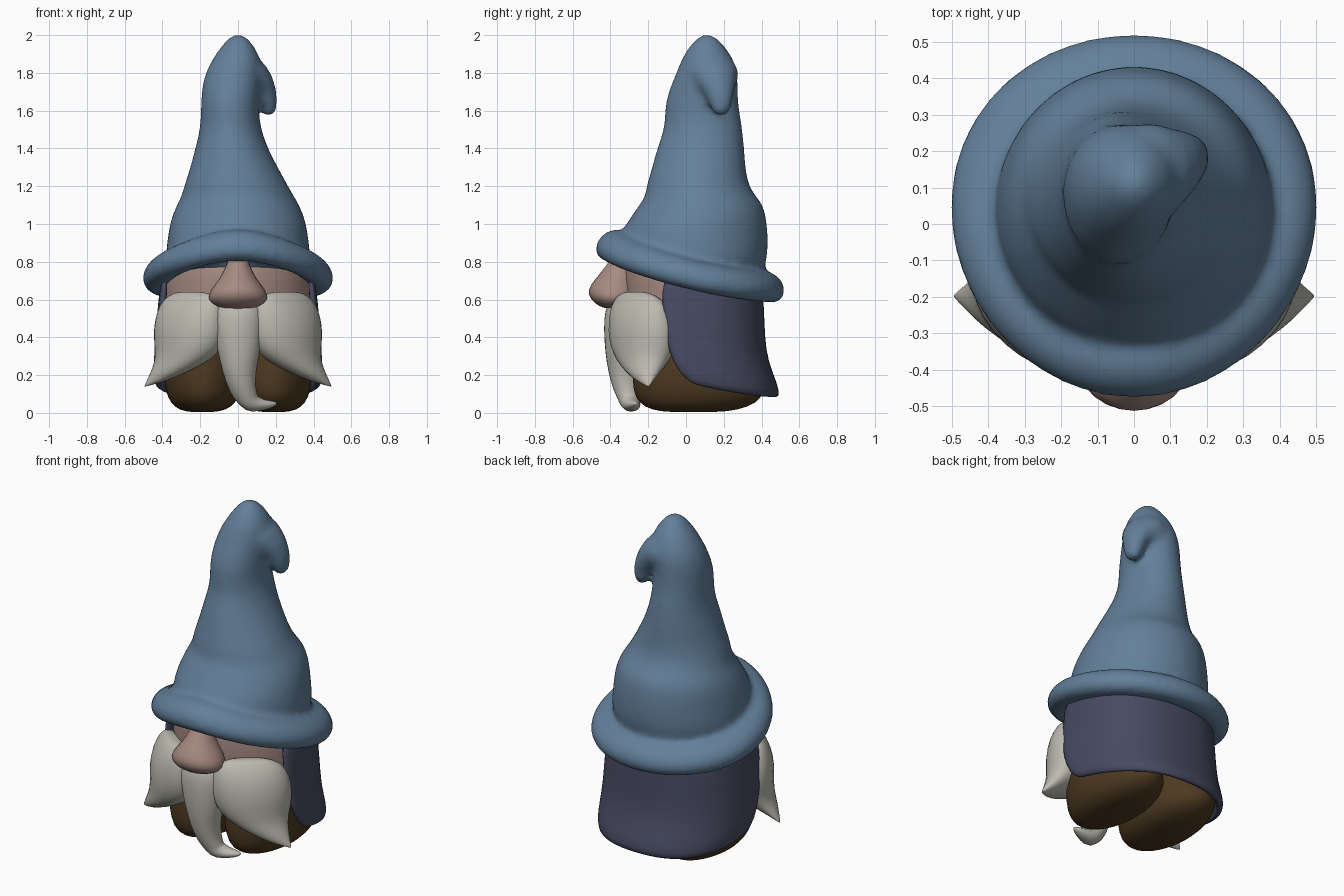
import bpy, bmesh, math
from mathutils import Vector as V

if "Cube" in bpy.data.objects:
    bpy.data.objects.remove(bpy.data.objects["Cube"])


def material(name, rgb):
    m = bpy.data.materials.new(name)
    m.diffuse_color = (*rgb, 1)
    m.use_nodes = True
    m.node_tree.nodes["Principled BSDF"].inputs["Base Color"].default_value = m.diffuse_color
    return m


BLUE = material("hat_blue", (0.125, 0.215, 0.325))
NAVY = material("cape_navy", (0.063, 0.069, 0.12))
SKIN = material("skin_pink", (0.38, 0.255, 0.22))
GREY = material("beard_grey", (0.50, 0.49, 0.43))
BROWN = material("boot_brown", (0.075, 0.041, 0.015))


def finish(name, bm, mat, levels=1):
    bmesh.ops.recalc_face_normals(bm, faces=bm.faces)
    me = bpy.data.meshes.new(name)
    bm.to_mesh(me)
    bm.free()
    me.materials.append(mat)
    for p in me.polygons:
        p.use_smooth = True
    ob = bpy.data.objects.new(name, me)
    bpy.context.collection.objects.link(ob)
    if levels:
        s = ob.modifiers.new("subdivide", "SUBSURF")
        s.levels = s.render_levels = levels
    return ob


def skin_rings(bm, rings, closed=False):
    """Bridge successive closed loops of vertices."""
    pairs = list(zip(rings, rings[1:]))
    if closed:
        pairs.append((rings[-1], rings[0]))
    for r, s in pairs:
        n = len(r)
        for i in range(n):
            j = (i + 1) % n
            bm.faces.new((r[i], r[j], s[j], s[i]))


def loft(name, sections, mat, n=16, levels=1):
    """sections: (centre, half axis a, half axis b) of each elliptical ring."""
    bm = bmesh.new()
    rings = []
    for c, a, b in sections:
        rings.append([bm.verts.new(V(c) + V(a) * math.cos(t) + V(b) * math.sin(t))
                      for t in (2 * math.pi * i / n for i in range(n))])
    skin_rings(bm, rings)
    for ring in (rings[0], rings[-1]):
        c = bm.verts.new(sum((v.co for v in ring), V()) / n)
        for i in range(n):
            bm.faces.new((ring[i], ring[(i + 1) % n], c))
    return finish(name, bm, mat, levels)


def stack(rows):
    """Horizontal ellipses from (z, x, y, rx, ry)."""
    return [((x, y, z), (rx, 0, 0), (0, ry, 0)) for z, x, y, rx, ry in rows]


# Hat cone with a fold above the brim
cone = loft("hat", stack([
    (.70, 0, .05, .385, .37), (.85, 0, .04, .39, .40), (.95, 0, .04, .375, .40),
    (1.03, 0, .065, .36, .365), (1.10, 0, .08, .33, .335), (1.14, 0, .08, .305, .30),
    (1.2, -.01, .06, .28, .275),
    (1.3, -.02, .068, .235, .25), (1.4, -.035, .077, .195, .235), (1.52, -.04, .096, .157, .205),
    (1.65, -.045, .077, .155, .197), (1.78, -.03, .11, .157, .17),
    (1.88, -.005, .115, .13, .14), (1.96, 0, .11, .075, .08), (2.0, 0, .11, .035, .035)]), BLUE, 20)

# Drooping hat tip
path = [(-.05, .11, 1.78, .13), (.03, .12, 1.80, .145), (.095, .145, 1.765, .105),
        (.145, .175, 1.70, .068), (.16, .185, 1.63, .053), (.165, .185, 1.575, .034)]
secs = []
for i, (x, y, z, r) in enumerate(path):
    p, q = path[max(i - 1, 0)], path[min(i + 1, len(path) - 1)]
    t = V((q[0] - p[0], 0, q[2] - p[2])).normalized()
    secs.append(((x, y, z), V((-t.z, 0, t.x)) * r, (0, r * 1.2, 0)))
tip = loft("hat_tip", secs, BLUE, 12)

# Rolled brim, peaked at the front
bm = bmesh.new()
rings = []
for i in range(32):
    a = 2 * math.pi * i / 32
    ring = []
    for k in range(10):
        t = 2 * math.pi * k / 10
        r = .412 + .097 * math.cos(t)
        y = .41 * math.sin(a)
        z = .735 - .25 * y + .2 * y * y + .018 * max(0, -math.sin(a)) ** 8
        ring.append(bm.verts.new((r * math.cos(a) * (1.01 + .05 * math.sin(a)),
                                  .022 + r * math.sin(a),
                                  z + .087 * math.sin(t) - .02 * math.cos(t))))
    rings.append(ring)
skin_rings(bm, rings, True)
brim = finish("hat_brim", bm, BLUE)

# Fuse the hat pieces into one soft surface
bpy.ops.object.select_all(action='DESELECT')
for ob in (tip, brim, cone):
    ob.select_set(True)
bpy.context.view_layer.objects.active = cone
bpy.ops.object.join()
m = cone.modifiers.new("fuse", "REMESH")
m.mode, m.voxel_size, m.use_smooth_shade = 'VOXEL', .018, True
m = cone.modifiers.new("soften", "SMOOTH")
m.factor, m.iterations = .5, 7

# Face
loft("face", stack([(.40, 0, .04, .37, .33), (.5, 0, .04, .39, .36), (.62, 0, .04, .395, .37),
                    (.75, 0, .04, .385, .37), (.86, 0, .04, .36, .36)]), SKIN, 24)

# Nose
loft("nose", stack([(.84, 0, -.33, .04, .06), (.77, 0, -.35, .07, .08), (.71, 0, -.37, .10, .115),
                    (.65, 0, -.385, .155, .145), (.60, 0, -.38, .172, .132),
                    (.56, 0, -.37, .12, .09), (.55, 0, -.36, .05, .05)]), SKIN, 12)

# Moustache and boot on each side
whisker = [  # z, inner x, inner y, outer x, outer y, bulge
    (.64, .16, -.34, .34, -.20, .03), (.60, .10, -.375, .395, -.13, .08),
    (.53, .085, -.385, .42, -.095, .125), (.43, .085, -.385, .43, -.075, .145),
    (.35, .10, -.37, .42, -.08, .145), (.28, .16, -.345, .42, -.11, .12),
    (.22, .27, -.305, .45, -.15, .08), (.17, .38, -.26, .48, -.18, .035),
    (.14, .485, -.205, .497, -.195, .004)]
boot = [(.005, .19, .04, .09, .18), (.03, .185, .055, .155, .28), (.08, .185, .07, .19, .345),
        (.16, .185, .06, .212, .35), (.28, .185, .02, .205, .30), (.45, .18, .0, .185, .27)]
for side, s in (("left", -1), ("right", 1)):
    secs = []
    for z, x0, y0, x1, y1, b in whisker:
        h = V((x1 - x0, y1 - y0, 0)) / 2
        nrm = V((h.y, -h.x, 0)).normalized() * b
        secs.append(((s * (x0 + x1) / 2, (y0 + y1) / 2, z),
                     (s * h.x, h.y, 0), (s * nrm.x, nrm.y, 0)))
    loft("moustache_" + side, secs, GREY, 14)
    loft("boot_" + side, stack([(z, s * x, y, rx, ry) for z, x, y, rx, ry in boot]), BROWN, 20)

# Central beard with a curled end
loft("beard", stack([(.61, 0, -.33, .09, .06), (.55, 0, -.34, .14, .095), (.44, 0, -.34, .135, .098),
                     (.32, .005, -.335, .115, .096), (.22, .005, -.325, .092, .09),
                     (.13, .02, -.315, .074, .075), (.08, .04, -.305, .07, .062)])
     + [((.075, -.295, .045), (.035, 0, .045), (0, .055, 0)),
        ((.12, -.285, .04), (.01, 0, .032), (0, .045, 0)),
        ((.17, -.275, .045), (-.005, 0, .022), (0, .03, 0)),
        ((.205, -.27, .05), (0, 0, .008), (0, .01, 0))], GREY, 14)

# Cape wrapped round the back
bm = bmesh.new()
grid = []
profile = [(0, .41, .40), (.25, .425, .415), (.5, .438, .418), (.7, .445, .435),
           (.88, .45, .485), (1, .445, .50)]
for v, rx, ry in profile:
    row = []
    limit = math.radians(105 - 17 * v ** 3)
    for i in range(25):
        t = limit * (i / 12 - 1)
        sn, cs = math.sin(t), math.cos(t)
        bottom = .08 + .07 * abs(t / limit) ** 3
        row.append(bm.verts.new((rx * math.copysign(abs(sn) ** .85, sn),
                                 ry * math.copysign(abs(cs) ** .82, cs),
                                 .72 + (bottom - .72) * v)))
    grid.append(row)
for r, q in zip(grid, grid[1:]):
    for i in range(24):
        bm.faces.new((r[i], r[i + 1], q[i + 1], q[i]))
# inner skin and rim, offset towards the middle
geo = bmesh.ops.extrude_face_region(bm, geom=bm.faces[:], use_keep_orig=True)
for v in geo["geom"]:
    if isinstance(v, bmesh.types.BMVert):
        v.co.x *= .91
        v.co.y *= .91
finish("cape", bm, NAVY)
